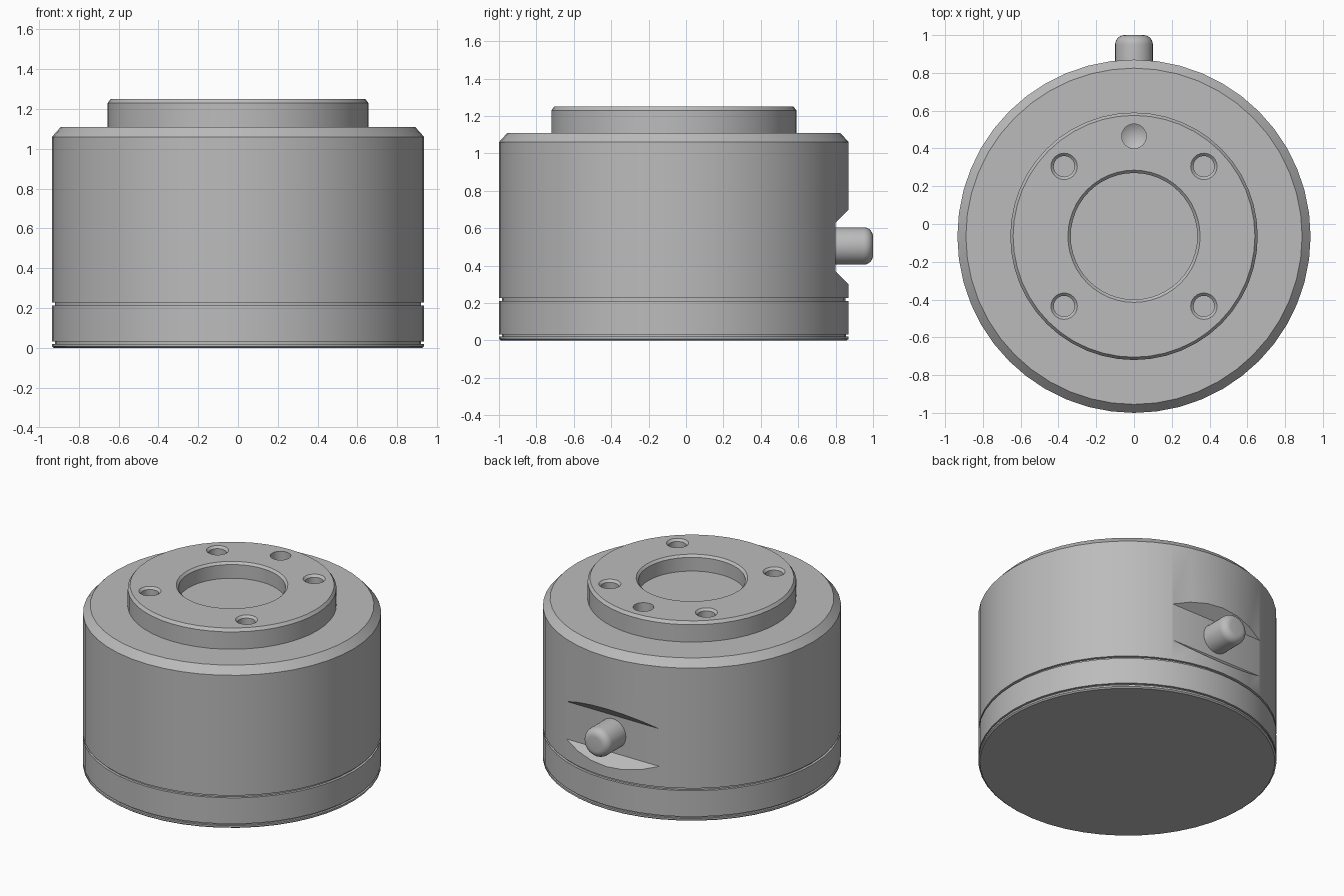
import bpy, bmesh, math
from mathutils import Matrix, Vector

cube = bpy.data.objects.get("Cube")
if cube:
    bpy.data.objects.remove(cube, do_unlink=True)

AXIS_Y = -0.065   # centre line of the housing
R = 0.935

steel = bpy.data.materials.new("brushed grey")
steel.use_nodes = True
grey = (0.5, 0.5, 0.5, 1)
steel.diffuse_color = grey
steel.node_tree.nodes["Principled BSDF"].inputs["Base Color"].default_value = grey


def finish(name, bm, loc=(0, 0, 0)):
    bmesh.ops.recalc_face_normals(bm, faces=bm.faces)
    mesh = bpy.data.meshes.new(name)
    bm.to_mesh(mesh)
    bm.free()
    mesh.materials.append(steel)
    obj = bpy.data.objects.new(name, mesh)
    obj.location = loc
    bpy.context.collection.objects.link(obj)
    return obj


def lathe(name, profile, steps, loc=(0, 0, 0), turn=None):
    """Revolve (radius, height) points about the z axis."""
    bm = bmesh.new()
    verts = [bm.verts.new((r, 0, z)) for r, z in profile]
    edges = [bm.edges.new(pair) for pair in zip(verts, verts[1:])]
    bmesh.ops.spin(bm, geom=verts + edges, cent=(0, 0, 0), axis=(0, 0, 1),
                   angle=math.tau, steps=steps)
    bmesh.ops.remove_doubles(bm, verts=bm.verts, dist=1e-4)
    if turn:
        bmesh.ops.transform(bm, matrix=turn, verts=bm.verts)
    return finish(name, bm, loc)


def cut(target, cutter):
    cutter.hide_render = True
    cutter.hide_viewport = True
    mod = target.modifiers.new(cutter.name, 'BOOLEAN')
    mod.operation = 'DIFFERENCE'
    mod.solver = 'EXACT'
    mod.object = cutter
    bpy.context.view_layer.objects.active = target
    bpy.ops.object.modifier_apply(modifier=mod.name)
    bpy.data.objects.remove(cutter, do_unlink=True)


def smooth(obj):
    bpy.ops.object.select_all(action='DESELECT')
    obj.select_set(True)
    bpy.context.view_layer.objects.active = obj
    bpy.ops.object.shade_smooth_by_angle(angle=math.radians(25))


# Housing with two grooves, chamfered shoulder, raised hub and central recess
housing = lathe("housing", [
    (0, 0), (0.925, 0), (R, 0.008), (R, 0.02), (0.92, 0.02), (0.92, 0.032),
    (R, 0.032), (R, 0.212), (0.918, 0.212), (0.918, 0.228), (R, 0.228),
    (R, 1.06), (0.89, 1.11), (0.655, 1.11), (0.655, 1.23), (0.64, 1.25),
    (0.35, 1.25), (0.335, 1.235), (0.335, 1.14), (0, 1.14)],
    48, (0, AXIS_Y, 0))

# Flat notch with sloped top and bottom across the back
bm = bmesh.new()
section = [(0.80, 0.37), (1.1, 0.07), (1.1, 0.93), (0.80, 0.63)]
face = bm.faces.new([bm.verts.new((-0.6, y, z)) for y, z in section])
ext = bmesh.ops.extrude_face_region(bm, geom=[face])
bmesh.ops.translate(bm, vec=Vector((1.2, 0, 0)),
                    verts=[g for g in ext["geom"] if isinstance(g, bmesh.types.BMVert)])
cut(housing, finish("notch_cutter", bm))

# Four countersunk bolt holes in the hub
for sx in (-1, 1):
    for sy in (-1, 1):
        cut(housing, lathe("bolt_hole_cutter", [
            (0, 1.185), (0.055, 1.185), (0.055, 1.235), (0.07, 1.25),
            (0.07, 1.3), (0, 1.3)], 24, (sx * 0.37, AXIS_Y + sy * 0.37, 0)))

# Locating hole with a conical bottom
cut(housing, lathe("locating_hole_cutter", [
    (0, 1.15), (0.065, 1.19), (0.065, 1.3), (0, 1.3)],
    24, (0, AXIS_Y + 0.53, 0)))
smooth(housing)

# Round-nosed pin standing out of the notch
nose = [(0.05 + 0.05 * math.cos(a), 0.15 + 0.05 * math.sin(a))
        for a in (math.pi / 2 * i / 6 for i in range(7))]
pin = lathe("side_pin", [(0, -0.02), (0.1, -0.02)] + nose + [(0, 0.2)], 32,
            (0, 0.80, 0.505), Matrix.Rotation(-math.pi / 2, 4, 'X'))
smooth(pin)
